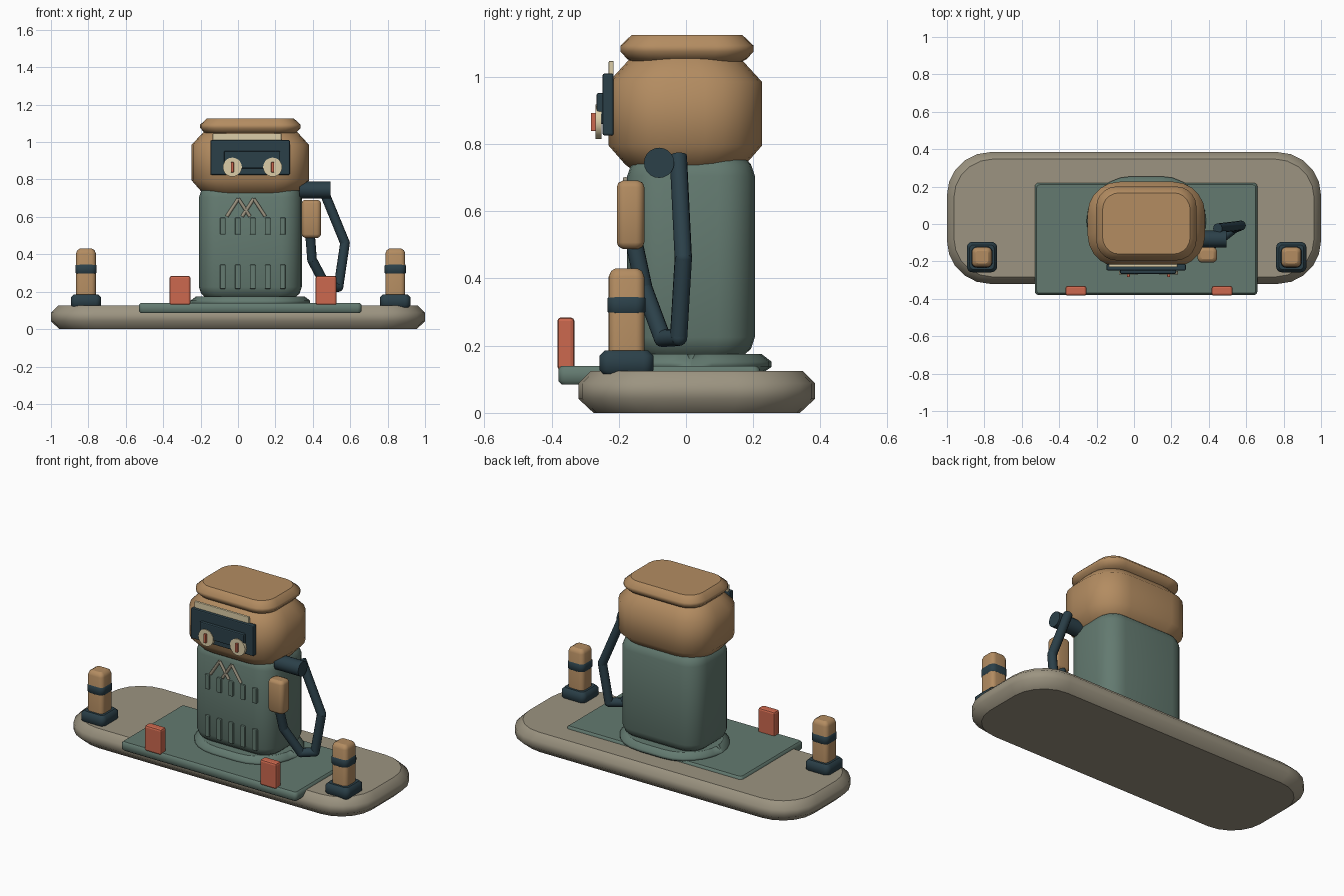
import bpy, bmesh, math
from mathutils import Vector

cube = bpy.data.objects.get("Cube")
if cube:
    bpy.data.objects.remove(cube, do_unlink=True)


def material(name, *rgb):
    linear = [((c / 255 + 0.055) / 1.055) ** 2.4 for c in rgb] + [1]
    m = bpy.data.materials.new(name)
    m.use_nodes = True
    m.diffuse_color = linear
    m.node_tree.nodes["Principled BSDF"].inputs["Base Color"].default_value = linear
    return m


STONE = material("warm stone", 156, 148, 129)
TAN = material("tan", 179, 140, 97)
GREEN = material("grey green", 99, 122, 112)
DARK = material("dark teal", 43, 64, 73)
RED = material("coral red", 204, 104, 78)
CREAM = material("cream", 220, 206, 168)


def finish(name, bm, mat):
    bmesh.ops.recalc_face_normals(bm, faces=bm.faces)
    mesh = bpy.data.meshes.new(name)
    bm.to_mesh(mesh)
    bm.free()
    mesh.materials.append(mat)
    ob = bpy.data.objects.new(name, mesh)
    bpy.context.collection.objects.link(ob)
    return ob


def loft(name, mat, centre, half, radius, profile, steps=5):
    """Stack rounded rectangles; profile holds (inset, z) pairs."""
    bm = bmesh.new()
    rings = []
    for inset, z in profile:
        hx, hy = half[0] - inset, half[1] - inset
        r = max(radius - inset * 0.6, 0.005)
        ring = []
        for corner in range(4):
            sx = 1 if corner in (0, 3) else -1
            sy = 1 if corner < 2 else -1
            for i in range(steps + 1):
                a = math.pi / 2 * (corner + i / steps)
                ring.append(bm.verts.new((centre[0] + sx * (hx - r) + r * math.cos(a),
                                          centre[1] + sy * (hy - r) + r * math.sin(a), z)))
        rings.append(ring)
    n = len(rings[0])
    for low, high in zip(rings, rings[1:]):
        for i in range(n):
            j = (i + 1) % n
            bm.faces.new((low[i], low[j], high[j], high[i])).smooth = True
    bm.faces.new(rings[0])
    bm.faces.new(rings[-1])
    return finish(name, bm, mat)


def box(name, mat, low, high, bevel=0.006):
    bm = bmesh.new()
    bmesh.ops.create_cube(bm, size=1)
    low, high = Vector(low), Vector(high)
    for v in bm.verts:
        v.co = (low + high) / 2 + v.co * (high - low)
    if bevel:
        bmesh.ops.bevel(bm, geom=bm.edges[:], offset=bevel, segments=2,
                        profile=0.5, affect='EDGES')
    return finish(name, bm, mat)


def rod(name, mat, start, end, radius, sides=16):
    start, end = Vector(start), Vector(end)
    bm = bmesh.new()
    bmesh.ops.create_cone(bm, cap_ends=True, segments=sides, radius1=radius,
                          radius2=radius, depth=(end - start).length)
    turn = (end - start).to_track_quat('Z', 'Y')
    for v in bm.verts:
        v.co = turn @ v.co + (start + end) / 2
    for f in bm.faces:
        f.smooth = len(f.verts) == 4 and sides > 4
    return finish(name, bm, mat)


# Base slab and deck
loft("base_slab", STONE, (0, 0.032), (1, 0.352), 0.23,
     [(0.045, 0), (0, 0.042), (0, 0.088), (0.037, 0.125)])
loft("deck_plate", GREEN, (0.065, -0.08), (0.595, 0.3), 0.02,
     [(0.01, 0.085), (0, 0.095), (0, 0.13), (0.01, 0.14)], 3)

# Torso
X = 0.066
loft("torso_foot", GREEN, (X, 0.015), (0.32, 0.24), 0.24,
     [(0.025, 0.12), (0, 0.137), (0, 0.152), (0.03, 0.175)], 6)
loft("torso", GREEN, (X, 0.015), (0.275, 0.19), 0.11,
     [(0.035, 0.17), (0.012, 0.19), (0, 0.225), (0, 0.705), (0.012, 0.74), (0.04, 0.77)])

# Head and cap
loft("head", TAN, (X, -0.002), (0.314, 0.228), 0.17,
     [(0.075, 0.72), (0.05, 0.738), (0, 0.795), (0, 0.985), (0.055, 1.045), (0.065, 1.055)])
loft("head_cap", TAN, (X, 0.003), (0.268, 0.198), 0.11,
     [(0.035, 1.045), (0.02, 1.053), (0, 1.075), (0, 1.093), (0.034, 1.125)])

# Face
box("face_panel", DARK, (-0.147, -0.248, 0.825), (0.277, -0.215, 1.01))
box("visor", DARK, (-0.075, -0.266, 0.86), (0.225, -0.24, 0.952))
box("brow_strip", CREAM, (-0.135, -0.23, 1.005), (0.232, -0.215, 1.047), 0.003)
for side, x in (("right", -0.03), ("left", 0.185)):
    rod(side + "_eye", CREAM, (x, -0.252, 0.866), (x, -0.27, 0.866), 0.051, 20)
    box(side + "_pupil", RED, (x - 0.008, -0.283, 0.838), (x + 0.008, -0.268, 0.893), 0.003)

# Chest ribs and chevrons
for i in range(5):
    x = -0.081 + i * 0.08
    box(f"lower_rib_{i}", GREEN, (x - 0.015, -0.187, 0.215), (x + 0.015, -0.165, 0.345), 0.005)
    box(f"upper_rib_{i}", GREEN, (x - 0.015, -0.187, 0.505), (x + 0.015, -0.165, 0.596), 0.005)
for i, x in enumerate((0.002, 0.084)):
    for s in (-1, 1):
        rod(f"chevron_{i}_{s}", STONE, (x + s * 0.062, -0.18, 0.602),
            (x, -0.18, 0.697), 0.009, 6)

# Shoulder, hose and handset on the left
rod("shoulder", DARK, (0.33, -0.08, 0.744), (0.495, -0.08, 0.744), 0.045, 20)
path = [(0.447, -0.023, 0.765), (0.572, -0.008, 0.46), (0.537, -0.022, 0.225),
        (0.475, -0.07, 0.222), (0.396, -0.125, 0.37), (0.385, -0.155, 0.51)]
for i, (a, b) in enumerate(zip(path, path[1:])):
    rod(f"hose_{i}", DARK, a, b, 0.026, 12)
for i, p in enumerate(path[1:-1]):
    bm = bmesh.new()
    bmesh.ops.create_uvsphere(bm, u_segments=12, v_segments=8, radius=0.026)
    bmesh.ops.translate(bm, verts=bm.verts, vec=p)
    for f in bm.faces:
        f.smooth = True
    finish(f"hose_joint_{i}", bm, DARK)
loft("handset", TAN, (0.392, -0.165), (0.052, 0.041), 0.025,
     [(0.018, 0.488), (0.005, 0.495), (0, 0.507), (0, 0.672), (0.005, 0.685), (0.018, 0.691)])

# Red markers on the front edge of the deck
for side, x in (("right", -0.31), ("left", 0.471)):
    box(side + "_marker", RED, (x - 0.056, -0.383, 0.128), (x + 0.056, -0.332, 0.284), 0.011)

# Bollards
for side, x in (("right", -0.813), ("left", 0.841)):
    c = (x, -0.177)
    loft(side + "_bollard_foot", DARK, c, (0.081, 0.081), 0.03,
         [(0.012, 0.115), (0, 0.128), (0, 0.17), (0.015, 0.185)])
    loft(side + "_bollard_post", TAN, c, (0.053, 0.053), 0.025,
         [(0, 0.17), (0, 0.405), (0.007, 0.422), (0.02, 0.43)])
    loft(side + "_bollard_band", DARK, c, (0.057, 0.057), 0.03,
         [(0.008, 0.292), (0, 0.302), (0, 0.34), (0.008, 0.35)])
